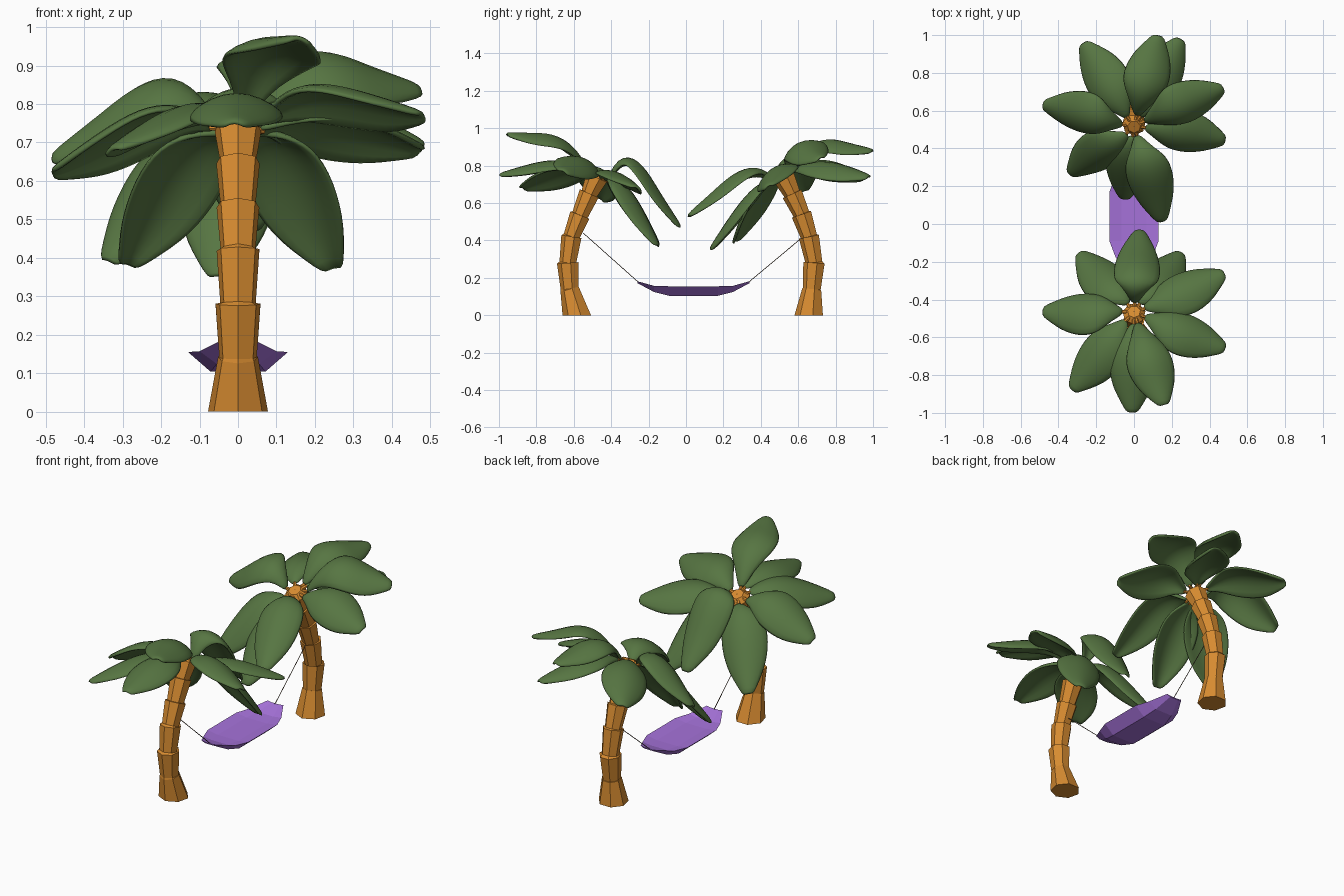
import bpy, math
from mathutils import Vector

if "Cube" in bpy.data.objects:
    bpy.data.objects.remove(bpy.data.objects["Cube"])


def material(name, color):
    m = bpy.data.materials.new(name)
    m.diffuse_color = (*color, 1)
    m.use_nodes = True
    m.node_tree.nodes["Principled BSDF"].inputs["Base Color"].default_value = m.diffuse_color
    return m


BARK = material("bark", (0.68, 0.26, 0.03))
LEAF = material("leaf_green", (0.095, 0.18, 0.055))
CLOTH = material("purple_cloth", (0.38, 0.17, 0.70))
ROPE = material("rope", (0.12, 0.08, 0.05))
SIDES = 7


def mesh_object(name, verts, faces, mat):
    me = bpy.data.meshes.new(name)
    me.from_pydata([tuple(v) for v in verts], [], faces)
    ob = bpy.data.objects.new(name, me)
    bpy.context.collection.objects.link(ob)
    me.materials.append(mat)
    return ob


def loft(name, rings, mat):
    """Closed tube through rings of (centre, axis, radius)."""
    n = SIDES
    verts, faces = [], []
    for c, axis, r in rings:
        side = Vector((1, 0, 0))
        if abs(axis.normalized().x) > 0.9:
            side = Vector((0, 1, 0))
        up = axis.cross(side).normalized()
        side = up.cross(axis).normalized()
        for k in range(n):
            a = 2 * math.pi * (k + 0.25) / n
            verts.append(c + side * (r * math.cos(a)) + up * (r * math.sin(a)))
    for i in range(len(rings) - 1):
        for k in range(n):
            j = (k + 1) % n
            faces.append((i * n + k, i * n + j, i * n + n + j, i * n + n + k))
    faces.append(tuple(reversed(range(n))))
    faces.append(tuple(range(len(verts) - n, len(verts))))
    return mesh_object(name, verts, faces, mat)


def trunk(name, joints):
    # Stacked segments, each flaring upward over the next one
    pts = [Vector((0, y, z)) for y, z in joints]
    radii = [(0.08, 0.053), (0.05, 0.06), (0.047, 0.057),
             (0.046, 0.057), (0.046, 0.058), (0.047, 0.062)]
    rings = []
    for i, (lo, hi) in enumerate(radii):
        axis = (pts[i + 1] - pts[i]).normalized()
        rings.append((pts[i], Vector((0, 0, 1)) if i == 0 else axis, lo))
        rings.append((pts[i + 1], axis, hi))
    # growing tip
    rings.append((pts[-1] + axis * 0.025, axis, 0.035))
    return loft(name, rings, BARK)


WIDTHS = [0.12, 0.40, 0.72, 0.92, 1.0, 1.0, 0.92, 0.76, 0.50, 0.22]
NODES = (0, 0.3, 0.7, 1)


def leaf(name, base, axis, tip, peak, half=0.125):
    # Arched blade: narrow stalk end, domed broad middle, flicked-out tip
    tip = Vector(tip)
    d = tip - base
    d = (d - axis * d.dot(axis)).normalized()
    start = base + d * 0.06
    side = axis.cross(d).normalized()
    rows = len(WIDTHS)
    heights = (start.z, peak, peak + (tip.z - peak) * 0.57 + 0.012, tip.z + 0.008)

    def centre(t):
        p = start.lerp(tip, t)
        p.z = 0
        for i, a in enumerate(NODES):
            term = heights[i]
            for b in NODES:
                if b != a:
                    term *= (t - b) / (a - b)
            p.z += term
        if t > 0.7:  # straighten the tip
            p.z = heights[2] + (heights[3] - heights[2]) * (t - 0.7) / 0.3
        return p

    verts, faces = [], []
    for i, w in enumerate(WIDTHS):
        t = i / (rows - 1)
        p = centre(t)
        tan = (centre(t + 0.03) - centre(t - 0.03)).normalized()
        normal = tan.cross(side).normalized()
        for u in (-1, -0.5, 0, 0.5, 1):
            verts.append(p + side * (u * w * half) - normal * (0.45 * w * half * (u * u - 0.3)))
    for i in range(rows - 1):
        for k in range(4):
            a = i * 5 + k
            faces.append((a, a + 1, a + 6, a + 5))
    ob = mesh_object(name, verts, faces, LEAF)
    so = ob.modifiers.new("thickness", "SOLIDIFY")
    so.thickness, so.offset = 0.018, 0
    sub = ob.modifiers.new("smooth", "SUBSURF")
    sub.levels = sub.render_levels = 1
    for f in ob.data.polygons:
        f.use_smooth = True
    # bark-coloured stalk joining leaf and trunk
    loft(name + "_stalk", [(base, d, 0.018), (start + d * 0.015, d, 0.007)], BARK)


def palm(name, joints, leaves):
    trunk(name + "_trunk", joints)
    top = Vector((0, *joints[-1]))
    axis = (top - Vector((0, *joints[-2]))).normalized()
    for i, (x, y, z, peak) in enumerate(leaves):
        leaf(f"{name}_leaf_{i + 1}", top + axis * 0.008, axis, (x, y, z), peak)


# Front palm: leaves as tip x, y, z and arch height
palm("front_palm",
     [(-0.58, 0), (-0.62, 0.14), (-0.63, 0.28), (-0.61, 0.42),
      (-0.565, 0.535), (-0.515, 0.65), (-0.475, 0.735)],
     [(0.03, -0.03, 0.46, 0.83), (0.48, -0.26, 0.67, 0.75),
      (0.485, -0.66, 0.76, 0.82), (0.16, -0.96, 0.96, 0.92),
      (-0.01, -1.00, 0.74, 0.81), (-0.33, -0.88, 0.67, 0.78),
      (-0.485, -0.46, 0.61, 0.77), (-0.29, -0.15, 0.37, 0.69),
      (0.25, -0.15, 0.36, 0.69)])

# Back palm
palm("back_palm",
     [(0.66, 0), (0.675, 0.14), (0.687, 0.28), (0.66, 0.42),
      (0.62, 0.54), (0.57, 0.65), (0.525, 0.74)],
     [(-0.27, 0.96, 0.72, 0.81), (0.13, 1.00, 0.87, 0.91),
      (0.25, 0.98, 0.73, 0.80), (0.475, 0.72, 0.83, 0.90),
      (0.485, 0.44, 0.68, 0.78), (0.15, 0.01, 0.52, 0.77),
      (-0.05, 0.13, 0.34, 0.66), (-0.34, 0.26, 0.38, 0.69),
      (-0.485, 0.63, 0.65, 0.84)])

# Hammock: shallow dish from stations of y, half width, rim z, floor z, bottom z
half = [(0.30, 0.05, 0.182, 0.178, 0.172), (0.21, 0.10, 0.157, 0.150, 0.124),
        (0.13, 0.13, 0.155, 0.145, 0.104)]
stations = [(-s[0], *s[1:]) for s in half] + half[::-1]
verts, faces = [], []
for y, w, r, f, b in stations:
    for u, z in ((-1, r), (-0.5, f), (0.5, f), (1, r), (0.55, b), (-0.55, b)):
        verts.append((u * w, y + 0.04, z))
for i in range(len(stations) - 1):
    for k in range(6):
        a, c = i * 6 + k, i * 6 + (k + 1) % 6
        faces.append((a, c, c + 6, a + 6))
last = len(verts) - 6
faces += [tuple(reversed(range(6))), tuple(range(last, last + 6))]
mesh_object("hammock", verts, faces, CLOTH)

# Ropes from the trunks to the hammock ends
for name, a, b in (("front_rope", (0, -0.55, 0.44), (0, -0.255, 0.177)),
                   ("back_rope", (0, 0.62, 0.415), (0, 0.335, 0.177))):
    a, b = Vector(a), Vector(b)
    loft(name, [(a, b - a, 0.002), (b, b - a, 0.002)], ROPE)
